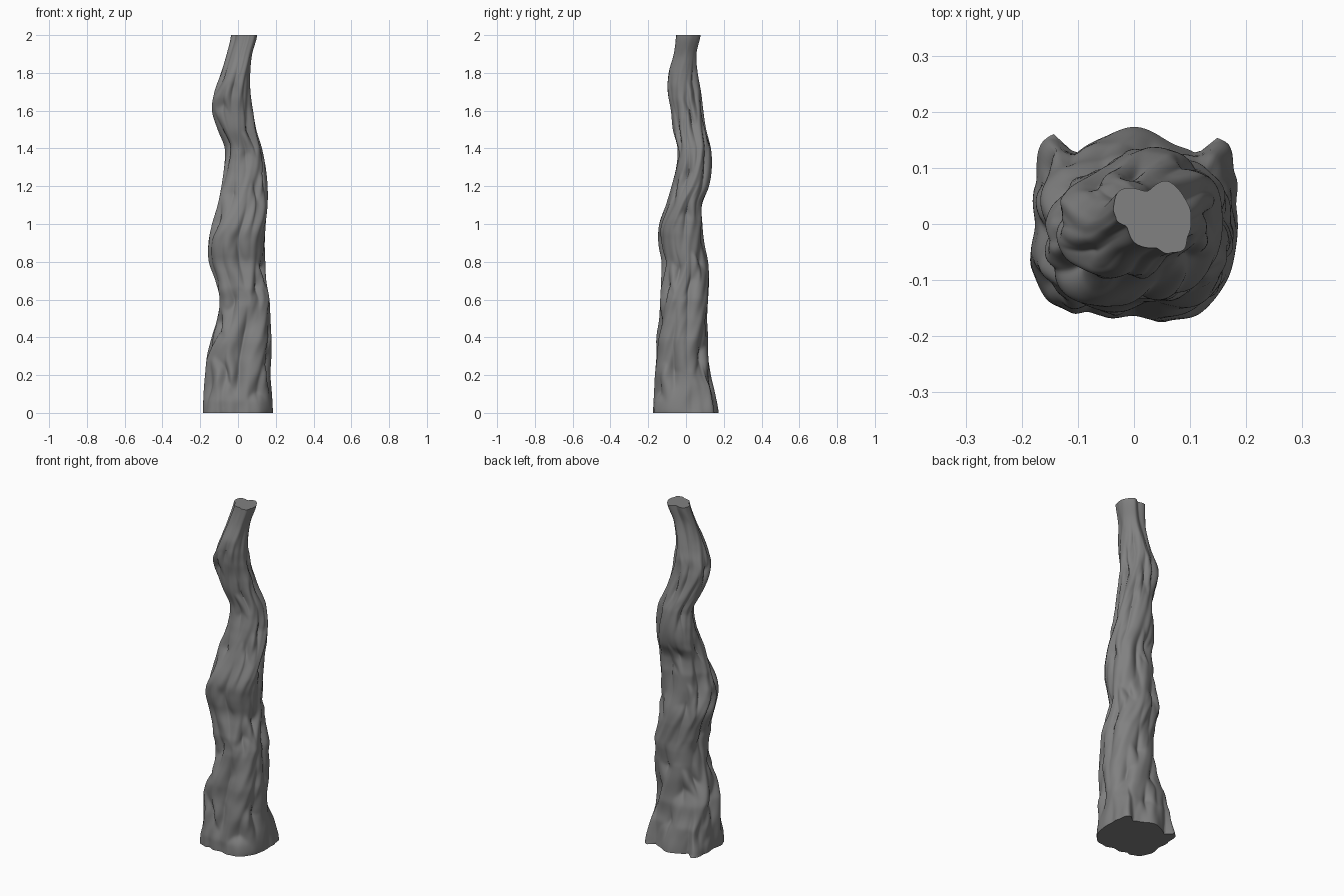
import bpy, bmesh, math
from mathutils import Vector, noise

if "Cube" in bpy.data.objects:
    bpy.data.objects.remove(bpy.data.objects["Cube"])

# silhouette limits every 0.1 in height: left, right (x) and front, back (y)
X0 = [-.185, -.183, -.175, -.165, -.14, -.11, -.097, -.12, -.155, -.157, -.138,
      -.108, -.088, -.074, -.07, -.108, -.138, -.125, -.09, -.06, -.037]
X1 = [.185, .18, .172, .177, .177, .172, .167, .15, .145, .142, .147,
      .157, .157, .147, .127, .097, .08, .066, .065, .075, .102]
Y0 = [-.175, -.17, -.165, -.157, -.157, -.142, -.137, -.132, -.13, -.147, -.142,
      -.107, -.077, -.052, -.045, -.07, -.08, -.097, -.092, -.065, -.053]
Y1 = [.173, .155, .132, .118, .117, .112, .117, .122, .117, .097, .087,
      .085, .122, .137, .132, .107, .092, .08, .062, .055, .077]

# root outline at the ground and cut outline at the tip
ROOT = [(.185, .03), (.183, .09), (.17, .145), (.147, .158), (.115, .125), (.07, .145),
        (0, .175), (-.06, .155), (-.105, .125), (-.148, .163), (-.165, .15), (-.18, .07),
        (-.178, 0), (-.185, -.08), (-.16, -.13), (-.11, -.155), (-.08, -.148), (-.05, -.163),
        (0, -.158), (.06, -.17), (.12, -.155), (.165, -.1), (.185, -.03)]
TIP = [(.105, .02), (.092, .05), (.065, .077), (.025, .06), (-.03, .056), (-.037, .03),
       (-.032, .01), (-.012, -.005), (.005, -.035), (.04, -.042), (.065, -.052),
       (.092, -.045), (.1, -.02)]


def sample(tab, z):
    # smooth curve through a table
    t = min(max(z * 10, 0), 19.999)
    i = int(t)
    f = t - i
    p = [tab[min(max(i + k, 0), 20)] for k in (-1, 0, 1, 2)]
    return p[1] + .5 * f * (p[2] - p[0] + f * (2 * p[0] - 5 * p[1] + 4 * p[2] - p[3]
                            + f * (3 * (p[1] - p[2]) + p[3] - p[0])))


def polar(pts, a, c):
    # periodic radius of an outline around centre c
    q = sorted((math.atan2(y - c[1], x - c[0]) % math.tau, math.hypot(x - c[0], y - c[1]))
               for x, y in pts)
    a %= math.tau
    q = [(q[-1][0] - math.tau, q[-1][1])] + q + [(q[0][0] + math.tau, q[0][1])]
    for (a0, r0), (a1, r1) in zip(q, q[1:]):
        if a0 <= a <= a1:
            t = (a - a0) / (a1 - a0)
            t = t * t * (3 - 2 * t)
            return r0 + (r1 - r0) * t
    return q[0][1]


def ease(a, b, z):
    t = min(max((z - a) / (b - a), 0), 1)
    return t * t * (3 - 2 * t)


def lobes(n, a):
    # rounded strands with tight grooves between them
    return (abs(math.sin(n * a / 2)) + .02) ** .75


SEG, RINGS = 180, 220
ANG = [math.tau * i / SEG for i in range(SEG)]
TC = (.035, .015)
root_r = [polar(ROOT, a, (0, 0)) / .175 for a in ANG]
tip_r = [polar(TIP, a, TC) / .067 for a in ANG]


def strands(a, z):
    # two families of strands winding in opposite directions
    c, s = math.cos(a), math.sin(a)
    w = .5 * noise.noise(Vector((1.3 * c, 1.3 * s, 2.5 * z)))
    one = lobes(5, a + w - 2.6 * z)
    two = lobes(6, a - w + 2.2 * z + .6) + .3 * noise.noise(Vector((c, s, 2 * z + 7))) - .1
    b = a - 2.2 * z
    fine = noise.noise(Vector((3.5 * math.cos(b), 3.5 * math.sin(b), 3 * z)))
    # fuller diagonals, leaning one way around the middle of the trunk
    lean = .07 * math.sin(2 * a) * math.exp(-((z - .9) / .3) ** 2)
    full = .035 * (1 - math.cos(4 * a)) * (1 - ease(1.1, 1.5, z))
    return .32 * (max(one, two) - .8) + .07 * fine + lean + full


bm = bmesh.new()
rings = []
for k in range(RINGS + 1):
    z = 2 * k / RINGS
    wb, wt = 1 - ease(.0, .32, z), ease(1.65, 2, z)
    ws = ease(-.03, .18, z) * (1 - wt) if k else 0
    pts = []
    for i, a in enumerate(ANG):
        r = 1 - wb - wt + root_r[i] * wb + tip_r[i] * wt + strands(a, z) * ws
        pts.append((r * math.cos(a), r * math.sin(a)))
    # fit each ring to the silhouette so the trunk sways and tapers
    lx, hx = min(p[0] for p in pts), max(p[0] for p in pts)
    ly, hy = min(p[1] for p in pts), max(p[1] for p in pts)
    x0, x1, y0, y1 = (sample(t, z) for t in (X0, X1, Y0, Y1))
    rings.append([bm.verts.new((x0 + (x - lx) / (hx - lx) * (x1 - x0),
                                y0 + (y - ly) / (hy - ly) * (y1 - y0), z)) for x, y in pts])
for r0, r1 in zip(rings, rings[1:]):
    for i in range(SEG):
        j = (i + 1) % SEG
        bm.faces.new((r0[i], r0[j], r1[j], r1[i]))

# gentle smoothing of the bark, keeping both cut ends flat
inner = [v for r in rings[1:-1] for v in r]
for _ in range(3):
    bmesh.ops.smooth_vert(bm, verts=inner, factor=.5, use_axis_x=True, use_axis_y=True)
bm.faces.new(rings[0][::-1])
bm.faces.new(rings[-1])

me = bpy.data.meshes.new("twisted_trunk")
bm.to_mesh(me)
bm.free()
trunk = bpy.data.objects.new("twisted_trunk", me)
bpy.context.collection.objects.link(trunk)

# dark grey bark
bark = bpy.data.materials.new("bark")
bark.diffuse_color = (.22, .22, .22, 1)
bark.use_nodes = True
bark.node_tree.nodes["Principled BSDF"].inputs["Base Color"].default_value = bark.diffuse_color
me.materials.append(bark)

bpy.context.view_layer.objects.active = trunk
trunk.select_set(True)
bpy.ops.object.shade_smooth_by_angle(angle=math.radians(60))
